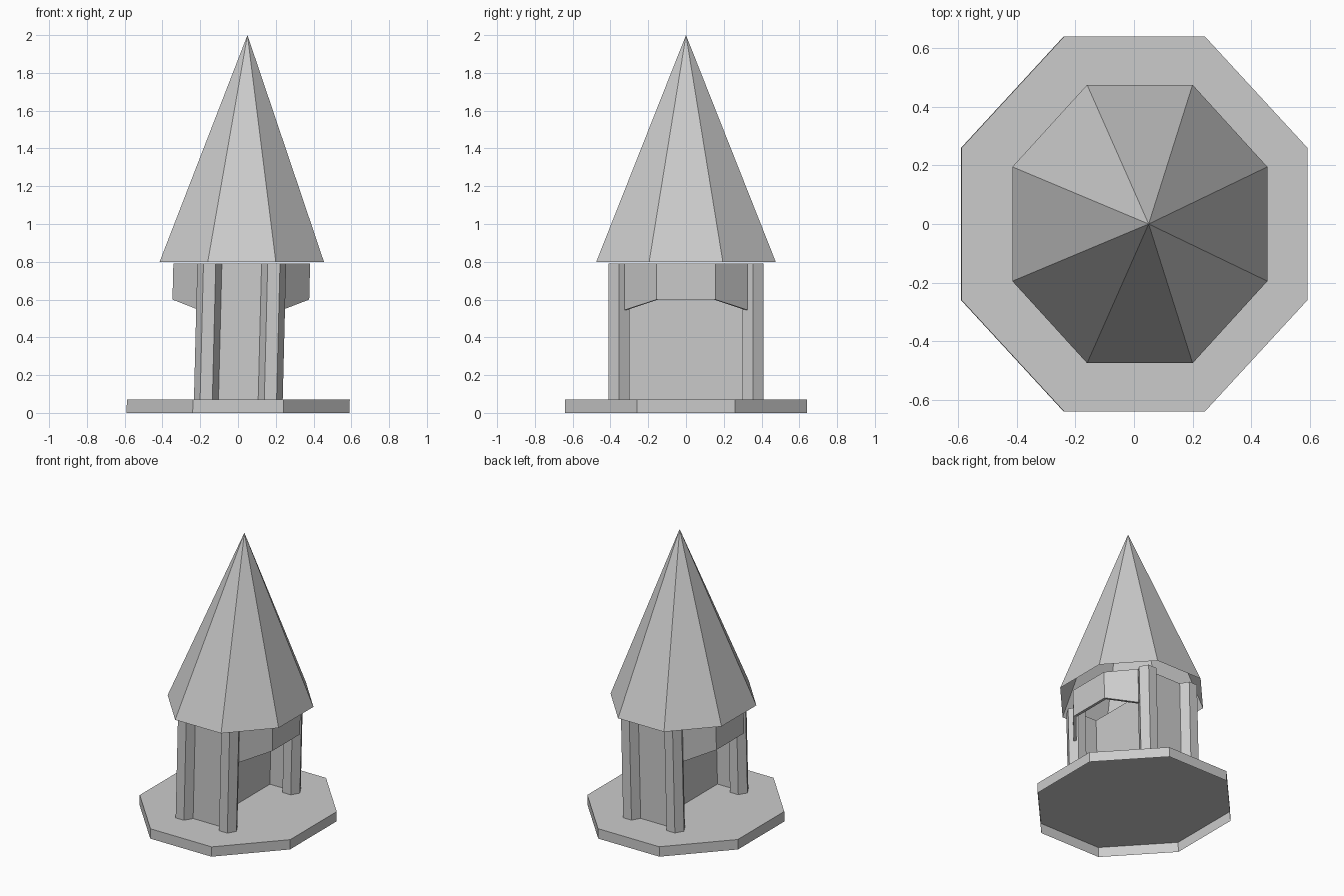
import bpy, bmesh, math

cube = bpy.data.objects.get("Cube")
if cube:
    bpy.data.objects.remove(cube)

GREY = (0.6, 0.6, 0.6, 1)
stone = bpy.data.materials.new("plain_grey")
stone.use_nodes = True
stone.diffuse_color = GREY
stone.node_tree.nodes["Principled BSDF"].inputs["Base Color"].default_value = GREY

LEAN = 0.025          # sideways lean per unit of height
FLOOR, EAVES = 0.07, 0.79


def finish(name, bm):
    """Lean the part with the tower and add it to the scene."""
    for v in bm.verts:
        v.co.x += LEAN * v.co.z
    mesh = bpy.data.meshes.new(name)
    bm.to_mesh(mesh)
    bm.free()
    mesh.materials.append(stone)
    obj = bpy.data.objects.new(name, mesh)
    bpy.context.collection.objects.link(obj)
    return obj


def walls(name, plan, bottoms, top, closed=True, lid=False):
    """Upright faces along a counter-clockwise plan, optionally with a lid."""
    bm = bmesh.new()
    low = [bm.verts.new((x, y, z)) for (x, y), z in zip(plan, bottoms)]
    high = [bm.verts.new((x, y, top)) for x, y in plan]
    n = len(plan)
    for i in range(n if closed else n - 1):
        j = (i + 1) % n
        bm.faces.new((low[i], low[j], high[j], high[i]))
    if lid:
        bm.faces.new(high)
    return finish(name, bm)


def octagon(ax, ay, bx, by):
    """Counter-clockwise octagon from its two corners in the first quadrant."""
    return [(ax, ay), (bx, by), (-bx, by), (-ax, ay),
            (-ax, -ay), (-bx, -by), (bx, -by), (ax, -ay)]


# Base slab, open underneath
walls("base", octagon(0.59, 0.26, 0.24, 0.64), [0] * 8, FLOOR, lid=True)

# Spire, open underneath
bm = bmesh.new()
rim = [bm.verts.new((x, y, 0.8)) for x, y in octagon(0.435, 0.195, 0.18, 0.475)]
tip = bm.verts.new((0, 0, 2))
for i in range(8):
    bm.faces.new((rim[i], rim[(i + 1) % 8], tip))
finish("spire_roof", bm)

# Four hexagonal columns
CX, CY, R = 0.17, 0.355, 0.065
for side, sx in (("left", 1), ("right", -1)):
    for end, sy in (("front", -1), ("back", 1)):
        plan = [(sx * CX + R * math.cos(math.pi * k / 3),
                 sy * CY + R * math.sin(math.pi * k / 3)) for k in range(6)]
        walls(f"{end}_{side}_column", plan, [FLOOR] * 6, EAVES)

# Thin walls: front, back and the one joining them
inner = CX - R
for name, plan in (("front_wall", [(-inner, -CY), (inner, -CY)]),
                   ("back_wall", [(inner, CY), (-inner, CY)]),
                   ("middle_wall", [(0, -CY), (0, CY)])):
    walls(name, plan, [FLOOR] * 2, EAVES, closed=False)

# Bay lintels over the two side openings
bay = [(0.22, -0.325), (0.362, -0.155), (0.362, 0.155), (0.22, 0.325)]
for side, s in (("left", 1), ("right", -1)):
    lintel = walls(f"{side}_lintel", [(s * x, s * y) for x, y in bay],
                   [0.545, 0.6, 0.6, 0.545], EAVES, closed=False)
    thick = lintel.modifiers.new("thickness", 'SOLIDIFY')
    thick.thickness = 0.02
    thick.offset = -1
    thick.use_even_offset = True
